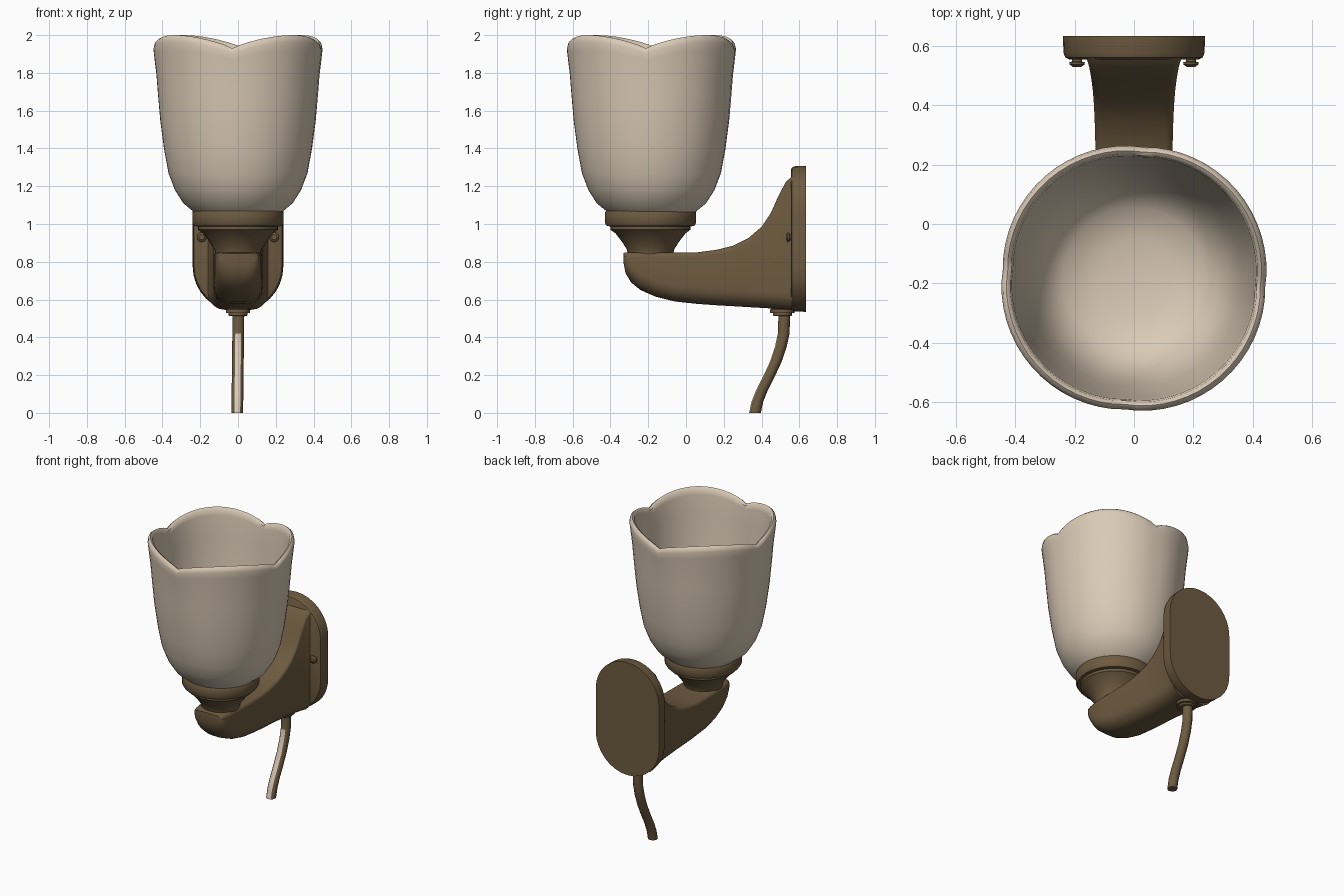
import bpy, math
from math import sin, cos, pi

if "Cube" in bpy.data.objects:
    bpy.data.objects.remove(bpy.data.objects["Cube"])


def material(name, rgb):
    m = bpy.data.materials.new(name)
    m.diffuse_color = (*rgb, 1)
    m.use_nodes = True
    m.node_tree.nodes["Principled BSDF"].inputs["Base Color"].default_value = m.diffuse_color
    return m


BRONZE = material("bronze", (0.155, 0.105, 0.052))
GLASS = material("cream glass", (0.70, 0.59, 0.47))
CY = -0.183  # lamp axis


def loft(name, rings, mats, angle=35):
    """Skin a list of equal-length point rings and cap both ends."""
    n = len(rings[0])
    verts = [p for r in rings for p in r]
    faces = [(k * n + i, k * n + (i + 1) % n, (k + 1) * n + (i + 1) % n, (k + 1) * n + i)
             for k in range(len(rings) - 1) for i in range(n)]
    faces += [tuple(reversed(range(n))), tuple(range(len(verts) - n, len(verts)))]
    me = bpy.data.meshes.new(name)
    me.from_pydata(verts, [], faces)
    for m in mats:
        me.materials.append(m)
    ob = bpy.data.objects.new(name, me)
    bpy.context.collection.objects.link(ob)
    bpy.ops.object.select_all(action='DESELECT')
    ob.select_set(True)
    bpy.context.view_layer.objects.active = ob
    bpy.ops.object.mode_set(mode='EDIT')
    bpy.ops.mesh.select_all(action='SELECT')
    bpy.ops.mesh.normals_make_consistent(inside=False)
    bpy.ops.object.mode_set(mode='OBJECT')
    bpy.ops.object.shade_smooth_by_angle(angle=math.radians(angle))
    return ob


def turned(name, profile, x, y, mat, n=32):
    """Upright turned part from (radius, z) pairs."""
    return loft(name, [[(x + r * cos(2 * pi * i / n), y + r * sin(2 * pi * i / n), z)
                        for i in range(n)] for r, z in profile], [mat])


# Glass shade: four shallow petals with a dipped, creased rim
def petal_ring(r, z, n=64):
    t = max(0, (z - 1.06) / 0.94)
    ring = []
    for i in range(n):
        a = 2 * pi * i / n
        valley = 1 - abs(sin(2 * a)) ** 0.8
        rr = r * (1 - 0.03 * valley * t)
        b = a - math.radians(4)
        ring.append((rr * cos(b), CY + rr * sin(b), z - 0.07 * valley * t ** 3))
    return ring


outer = [(0.20, 1.04), (0.235, 1.065), (0.29, 1.11), (0.335, 1.18), (0.37, 1.27), (0.395, 1.4),
         (0.416, 1.55), (0.43, 1.7), (0.44, 1.82), (0.452, 1.92), (0.457, 1.965), (0.452, 1.99)]
rim = [(0.44, 2.0), (0.427, 1.99)]
inner = [(0.421, 1.95), (0.412, 1.82), (0.402, 1.7), (0.388, 1.55), (0.366, 1.4),
         (0.34, 1.27), (0.30, 1.18), (0.24, 1.115), (0.13, 1.085), (0.03, 1.08)]
loft("glass_shade", [petal_ring(r, z) for r, z in outer + rim + inner], [GLASS], 50)

# Holder under the shade
turned("shade_collar", [(0.20, 0.985), (0.232, 0.99), (0.241, 1.005), (0.241, 1.06),
                        (0.235, 1.07), (0.18, 1.07)], 0, CY - 0.005, BRONZE)
turned("holder_cup", [(0.12, 0.84), (0.125, 0.865), (0.15, 0.905), (0.185, 0.95),
                      (0.212, 0.97), (0.212, 0.99)], 0, CY - 0.005, BRONZE)


# Bracket arm: rounded sections sweeping back into the wall plate
def arm_section(y, top, bottom, w):
    h = top - bottom
    pts = []
    rb, rt = min(0.09, w * 0.75, h * 0.6), min(0.025, h * 0.2)
    for cx, cz, r, start in ((w - rb, bottom + rb, rb, -90), (w - rt, top - rt, rt, 0),
                             (-w + rt, top - rt, rt, 90), (-w + rb, bottom + rb, rb, 180)):
        for k in range(6):
            a = math.radians(start + 18 * k)
            pts.append((cx + r * cos(a), y, cz + r * sin(a)))
    return pts


arm = [(-0.33, 0.845, 0.79, 0.09), (-0.32, 0.85, 0.74, 0.105), (-0.29, 0.85, 0.69, 0.115),
       (-0.24, 0.85, 0.65, 0.122), (-0.16, 0.85, 0.615, 0.127), (-0.06, 0.85, 0.59, 0.13),
       (0.06, 0.85, 0.577, 0.13), (0.16, 0.863, 0.57, 0.13), (0.25, 0.885, 0.565, 0.13),
       (0.33, 0.925, 0.56, 0.132), (0.40, 0.985, 0.556, 0.135), (0.45, 1.06, 0.553, 0.139),
       (0.49, 1.15, 0.55, 0.144), (0.53, 1.225, 0.548, 0.151), (0.56, 1.25, 0.546, 0.16)]
loft("bracket_arm", [arm_section(*s) for s in arm], [BRONZE])


# Wall plate: stadium outline with an eased front edge
def stadium(y, inset, n=16):
    r = 0.24 - inset
    return [(r * cos(pi * k / n + s), y, cz + r * sin(pi * k / n + s))
            for s, cz in ((0, 1.068), (pi, 0.775)) for k in range(n + 1)]


loft("wall_plate", [stadium(y, i) for y, i in
                    ((0.635, 0), (0.578, 0.002), (0.562, 0.008), (0.555, 0.022))], [BRONZE])

# Domed screws on the plate
for side in (-1, 1):
    rings = [[(side * 0.192 + r * cos(pi * k / 6), y, 0.93 + r * sin(pi * k / 6))
              for k in range(12)]
             for y, r in ((0.57, 0.017), (0.548, 0.017), (0.546, 0.026), (0.538, 0.025),
                          (0.530, 0.014))]
    loft("plate_screw", rings, [BRONZE])

# Cord outlet and hanging cord
turned("cord_outlet", [(0.045, 0.512), (0.05, 0.516), (0.05, 0.528), (0.064, 0.53),
                       (0.064, 0.548), (0.05, 0.56)], 0, 0.51, BRONZE, 20)
path = [(0.365, 0.0), (0.378, 0.06), (0.402, 0.12), (0.438, 0.19), (0.475, 0.27),
        (0.502, 0.35), (0.517, 0.42), (0.521, 0.53)]
cord = loft("cord", [[(-0.004 + 0.012 * (z - 0.0) + 0.031 * cos(pi * k / 6),
                       y + 0.031 * sin(pi * k / 6), z) for k in range(12)]
                     for y, z in path], [BRONZE, GLASS], 50)
# pale strip along the front of the cord
for f in cord.data.polygons:
    if f.normal.y < -0.7 and f.center.z < 0.42:
        f.material_index = 1
